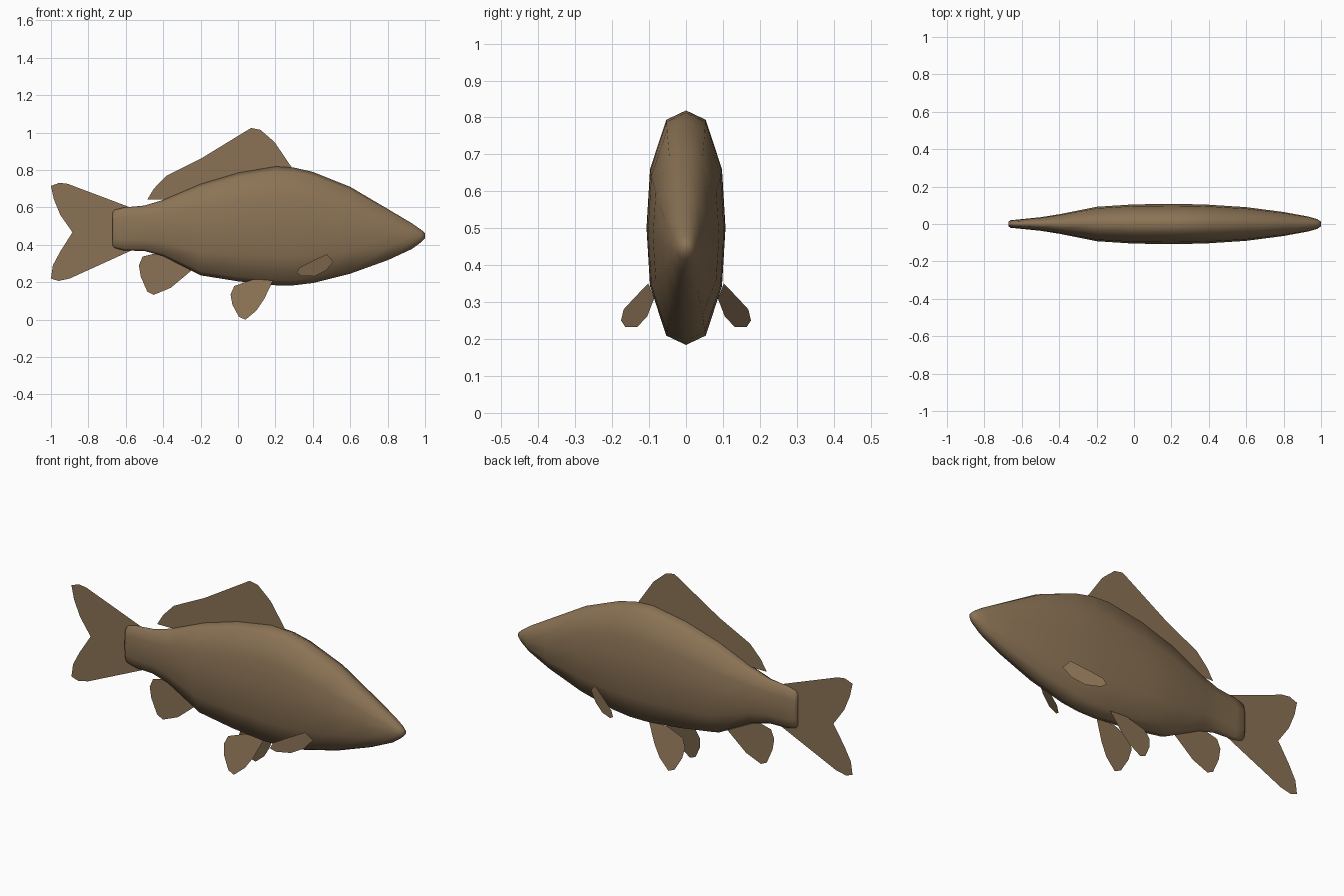
import bpy, bmesh

if "Cube" in bpy.data.objects:
    bpy.data.objects.remove(bpy.data.objects["Cube"])

# One flat colour for the whole fish
brown = bpy.data.materials.new("warm brown")
brown.diffuse_color = (0.258, 0.171, 0.091, 1)
brown.use_nodes = True
brown.node_tree.nodes["Principled BSDF"].inputs["Base Color"].default_value = brown.diffuse_color


def finish(bm, name, smooth):
    me = bpy.data.meshes.new(name)
    bm.to_mesh(me)
    bm.free()
    me.materials.append(brown)
    for p in me.polygons:
        p.use_smooth = smooth
    ob = bpy.data.objects.new(name, me)
    bpy.context.collection.objects.link(ob)
    return ob


# Body: 12-sided rings lofted along x (x, top z, bottom z, half width)
sections = [(-.672, .57, .40, .012), (-.66, .587, .383, .02), (-.61, .60, .37, .025),
            (-.5, .61, .367, .036), (-.4, .64, .34, .052), (-.2, .725, .237, .092),
            (0, .785, .205, .105), (.2, .819, .184, .107), (.3, .813, .184, .106),
            (.4, .79, .196, .103), (.6, .71, .246, .09), (.8, .592, .318, .064),
            (.93, .515, .378, .04), (.98, .48, .415, .026), (1.0, .462, .436, .012)]
quarter = [(0, 1), (.5, .92), (.91, .5), (1, 0)]
ring = (quarter + [(y, -z) for y, z in quarter[2::-1]]
        + [(-y, -z) for y, z in quarter[1:]] + [(-y, z) for y, z in quarter[2:0:-1]])
bm = bmesh.new()
loops = []
for x, top, bot, w in sections:
    mid, h = (top + bot) / 2, (top - bot) / 2
    loops.append([bm.verts.new((x, y * w, mid + z * h)) for y, z in ring])
n = len(ring)
for a, b in zip(loops, loops[1:]):
    for i in range(n):
        j = (i + 1) % n
        bm.faces.new((a[i], a[j], b[j], b[i]))
bm.faces.new(loops[0])
bm.faces.new(loops[-1])
bmesh.ops.recalc_face_normals(bm, faces=bm.faces)
finish(bm, "body", True)


# Fins: thin flat sheets given by an outline in x, z and a rule for y
def fin(name, outline, y_rule=lambda x, z: 0, side=1):
    bm = bmesh.new()
    f = bm.faces.new([bm.verts.new((x, side * y_rule(x, z), z)) for x, z in outline])
    f.normal_update()
    if f.normal.y * side < 0 or (side == 1 and f.normal.y < 0):
        f.normal_flip()
    bmesh.ops.triangulate(bm, faces=[f])
    finish(bm, name, False)


fin("dorsal_fin", [(-.485, .642), (-.45, .70), (-.385, .768), (-.2, .86), (.07, 1.025),
                   (.12, 1.015), (.195, .95), (.29, .81), (.2, .78), (0, .74),
                   (-.2, .68), (-.36, .643)])
fin("tail_fin", [(-.57, .598), (-.91, .726), (-.955, .732), (-1, .715), (-.985, .645),
                 (-.95, .56), (-.885, .467), (-.95, .365), (-.99, .29), (-1, .22),
                 (-.96, .207), (-.9, .22), (-.57, .37)])
fin("anal_fin", [(-.53, .29), (-.51, .337), (-.45, .352), (-.38, .36), (-.24, .28),
                 (-.25, .262), (-.36, .17), (-.45, .133), (-.485, .15), (-.52, .23)])

# Paired fins on both sides
pelvic = [(.19, .215), (.14, .11), (.10, .05), (.04, 0), (.005, .015), (-.03, .08),
          (-.04, .135), (-.02, .18), (.08, .215)]
pectoral = [(.475, .35), (.4, .315), (.33, .28), (.315, .25), (.34, .233), (.41, .232),
            (.47, .262), (.51, .31)]
for label, s in (("right", -1), ("left", 1)):
    fin(label + "_pelvic_fin", pelvic, lambda x, z: .05 + (.205 - z) * .21, s)
    fin(label + "_pectoral_fin", pectoral, lambda x, z: .1 + (.48 - x) * .46, s)
